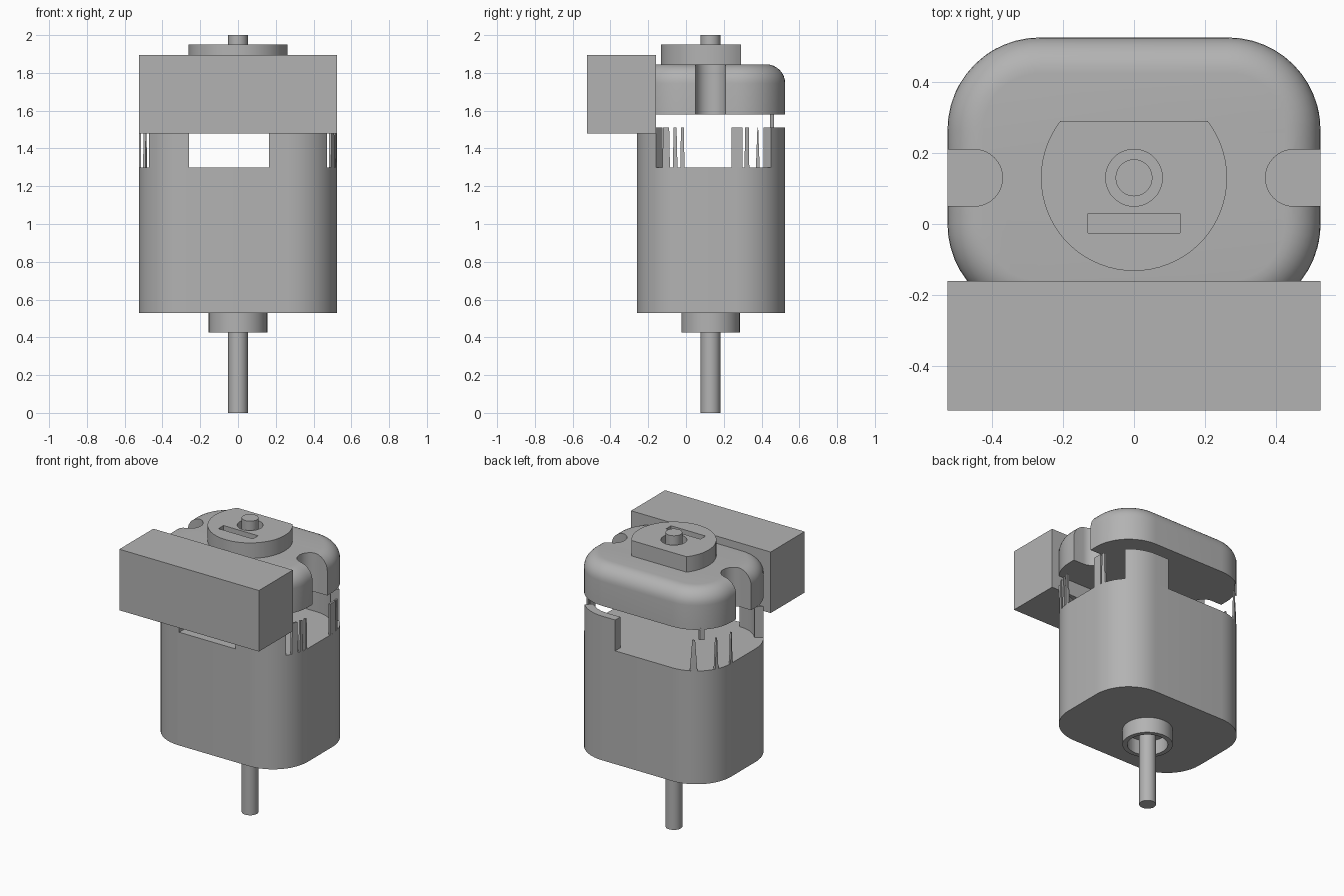
import bpy, bmesh
from math import sin, cos, pi, sqrt, atan2
from mathutils import Vector, Matrix

if "Cube" in bpy.data.objects:
    bpy.data.objects.remove(bpy.data.objects["Cube"], do_unlink=True)

GREY = (0.45, 0.45, 0.45, 1)
mat = bpy.data.materials.new("plain grey")
mat.use_nodes = True
mat.diffuse_color = GREY
mat.node_tree.nodes["Principled BSDF"].inputs["Base Color"].default_value = GREY

HALF, FRONT, BACK, R = 0.525, -0.26, 0.525, 0.26   # casing outline
AXIS_Y = 0.13                                      # shaft axis
FLOOR, RIM, CAP = 1.30, 1.51, 1.58                 # main heights


def finish(bm, name, smooth=True):
    bmesh.ops.recalc_face_normals(bm, faces=bm.faces)
    mesh = bpy.data.meshes.new(name)
    bm.to_mesh(mesh)
    bm.free()
    mesh.materials.append(mat)
    ob = bpy.data.objects.new(name, mesh)
    bpy.context.collection.objects.link(ob)
    if smooth:
        shade(ob)
    return ob


def shade(ob):
    bpy.ops.object.select_all(action='DESELECT')
    ob.select_set(True)
    bpy.context.view_layer.objects.active = ob
    bpy.ops.object.shade_smooth_by_angle(angle=0.6)


def prism(name, outline, z0, z1, smooth=True):
    bm = bmesh.new()
    face = bm.faces.new([bm.verts.new((x, y, z0)) for x, y in outline])
    top = bmesh.ops.extrude_face_region(bm, geom=[face])["geom"]
    bmesh.ops.translate(bm, vec=(0, 0, z1 - z0),
                        verts=[v for v in top if isinstance(v, bmesh.types.BMVert)])
    return finish(bm, name, smooth)


def rect(x0, x1, y0, y1):
    return [(x0, y0), (x1, y0), (x1, y1), (x0, y1)]


def circle(r, n=48):
    return [(r * cos(2 * pi * i / n), AXIS_Y + r * sin(2 * pi * i / n)) for i in range(n)]


def rounded(inset=0.0, n=12):
    """Casing outline, optionally moved inward."""
    pts = []
    for q, (cx, cy) in enumerate([(HALF - R, BACK - R), (R - HALF, BACK - R),
                                  (R - HALF, FRONT + R), (HALF - R, FRONT + R)]):
        for i in range(n + 1):
            a = (q + i / n) * pi / 2
            pts.append((cx + (R - inset) * cos(a), cy + (R - inset) * sin(a)))
    return pts


def cut(ob, cutters):
    for c in cutters:
        m = ob.modifiers.new("cut", 'BOOLEAN')
        m.operation, m.solver, m.object = 'DIFFERENCE', 'EXACT', c
    bpy.context.view_layer.update()
    dg = bpy.context.evaluated_depsgraph_get()
    mesh = bpy.data.meshes.new_from_object(ob.evaluated_get(dg))
    ob.modifiers.clear()
    ob.data = mesh
    for c in cutters:
        bpy.data.objects.remove(c, do_unlink=True)
    shade(ob)


# Casing
prism("motor_casing", rounded(), 0.53, FLOOR)

# Rounded end cap with a U-shaped notch on each side
cap = prism("end_cap", rounded(), CAP, 1.845, False)
bm = bmesh.new()
bm.from_mesh(cap.data)
rim = [e for e in bm.edges if all(v.co.z > 1.8 for v in e.verts)]
bmesh.ops.bevel(bm, geom=rim, offset=0.1, segments=8, profile=0.5, affect='EDGES')
bm.to_mesh(cap.data)
bm.free()
notches = []
for s in (-1, 1):
    u = [(s * (0.45 - 0.08 * sin(pi * i / 16)), AXIS_Y - 0.08 * cos(pi * i / 16))
         for i in range(17)]
    u += [(s * 0.7, AXIS_Y + 0.08), (s * 0.7, AXIS_Y - 0.08)]
    notches.append(prism("notch_cutter", u, 1.5, 2.0, False))
cut(cap, notches)

# Bearing plate: disc with a flat back, a shaft hole and a slot
flat = 0.29
a0 = atan2(flat - AXIS_Y, sqrt(0.262 ** 2 - (flat - AXIS_Y) ** 2))
arc = [pi - a0 + (pi + 2 * a0) * i / 48 for i in range(49)]
plate = prism("bearing_plate", [(0.262 * cos(a), AXIS_Y + 0.262 * sin(a)) for a in arc],
              1.843, 1.95)
cut(plate, [prism("hole_cutter", circle(0.08), 1.87, 2.1, False),
            prism("slot_cutter", rect(-0.13, 0.13, -0.025, 0.03), 1.87, 2.1, False)])

# Shaft ends and lower bearing collar
prism("shaft_tip", circle(0.052, 32), 1.86, 2.0)
prism("output_shaft", circle(0.052, 32), 0.0, 0.535)
collar = prism("bearing_collar", circle(0.155), 0.425, 0.532)
cut(collar, [prism("bore_cutter", circle(0.125), 0.3, 0.525, False)])

# Terminal block
prism("terminal_block", rect(-HALF, HALF, -0.525, -0.16), 1.48, 1.895, False)

# Raised wall sections above the casing
outer, inner = rounded(), rounded(0.055)


def wall(name, keep, ends, z1=RIM):
    """Follow the outline where keep is true; ends adds the straight start."""
    pairs = [(o, i) for o, i in zip(outer, inner) if keep(*o)]
    o, i = [p[0] for p in pairs], [p[1] for p in pairs]
    x, y_out, y_in = ends
    # the straight end joins whichever side of the arc lies on the flat
    if abs(o[0][1] - y_out) < abs(o[-1][1] - y_out):
        o, i = o[::-1], i[::-1]
    prism(name, o + [(x, y_out), (x, y_in)] + i[::-1], FLOOR - 0.002, z1)


wall("front_wall_left", lambda x, y: x > 0 and y < -0.15, (0.165, FRONT, FRONT + 0.055))
wall("front_wall_right", lambda x, y: x < 0 and y < -0.15, (-0.26, FRONT, FRONT + 0.055))
wall("back_wall", lambda x, y: x > 0 and y > 0.44, (0.165, BACK, BACK - 0.055))


def edge_x(y):
    d = max(0, y - (BACK - R), (FRONT + R) - y)
    return HALF - R + sqrt(R * R - d * d)


def sliver(name, side, y0, y1, z0, z1, taper=1.0):
    """Thin upright fin on a side wall, narrowing toward the top."""
    mid, bm = (y0 + y1) / 2, bmesh.new()
    rows = []
    for z, k in ((z0, 1.0), (z1, taper)):
        for depth in (0, 0.012):
            for y in (y0, y1):
                yy = mid + (y - mid) * k
                rows.append(bm.verts.new((side * (edge_x(yy) - depth), yy, z)))
    bmesh.ops.convex_hull(bm, input=rows)
    finish(bm, name, False)


for k, (y0, y1, t) in enumerate([(-0.125, -0.085, 0.8), (-0.07, -0.045, 0.6),
                                 (-0.03, -0.008, 0.7), (0.24, 0.30, 1.0),
                                 (0.31, 0.335, 0.8)]):
    sliver(f"left_fin_{k}", 1, y0, y1, FLOOR, RIM, t)
for k, y in enumerate((0.26, 0.38, 0.485)):
    sliver(f"right_fin_{k}", -1, y - 0.01, y + 0.01, FLOOR, RIM, 0.2)
sliver("cap_tab_back", -1, 0.445, 0.465, RIM, CAP + 0.01)
sliver("cap_tab_front", 1, -0.215, -0.2, RIM, CAP + 0.01)
